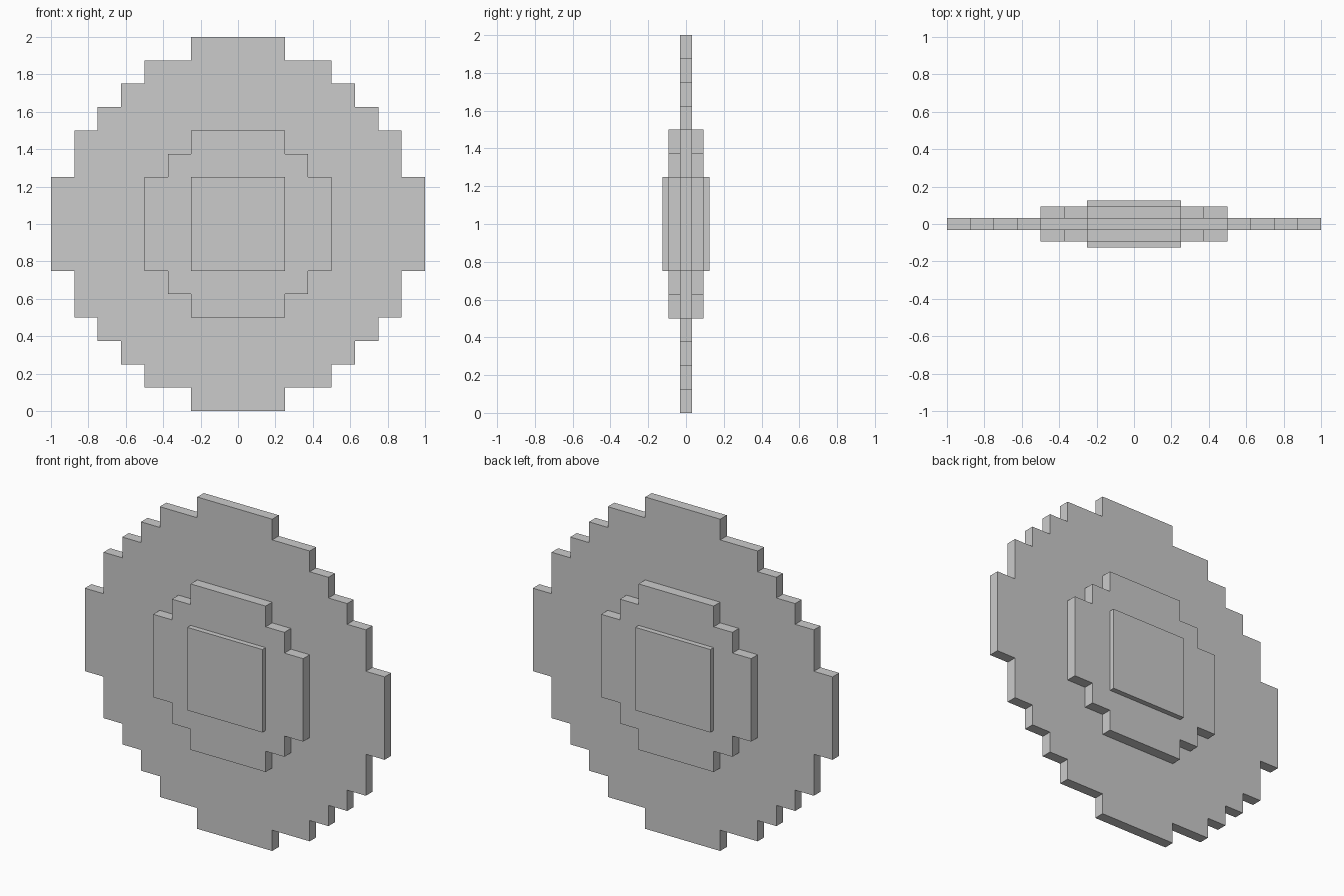
import bpy, bmesh

if "Cube" in bpy.data.objects:
    bpy.data.objects.remove(bpy.data.objects["Cube"])

U = 0.125  # one step of the blocky outline


def stepped_plate(name, quarter, half_thickness):
    """Extrude a blocky round outline, given by its upper-right quarter in steps."""
    q = [(x * U, z * U) for x, z in quarter]
    outline = (q
               + [(x, -z) for x, z in reversed(q)]
               + [(-x, -z) for x, z in q]
               + [(-x, z) for x, z in reversed(q)])
    bm = bmesh.new()
    face = bm.faces.new([bm.verts.new((x, -half_thickness, z + 1)) for x, z in outline])
    ext = bmesh.ops.extrude_face_region(bm, geom=[face])
    verts = [g for g in ext["geom"] if isinstance(g, bmesh.types.BMVert)]
    bmesh.ops.translate(bm, verts=verts, vec=(0, 2 * half_thickness, 0))
    bmesh.ops.recalc_face_normals(bm, faces=bm.faces)
    mesh = bpy.data.meshes.new(name)
    bm.to_mesh(mesh)
    bm.free()
    obj = bpy.data.objects.new(name, mesh)
    bpy.context.collection.objects.link(obj)
    return obj


# Large thin disc
stepped_plate("outer_disc",
              [(2, 8), (2, 7), (4, 7), (4, 6), (5, 6), (5, 5),
               (6, 5), (6, 4), (7, 4), (7, 2), (8, 2)], U * 0.25)

# Raised hub on both sides
stepped_plate("hub", [(2, 4), (2, 3), (3, 3), (3, 2), (4, 2)], U * 0.75)

# Square cap on both sides of the hub
stepped_plate("centre_cap", [(2, 2)], U)
